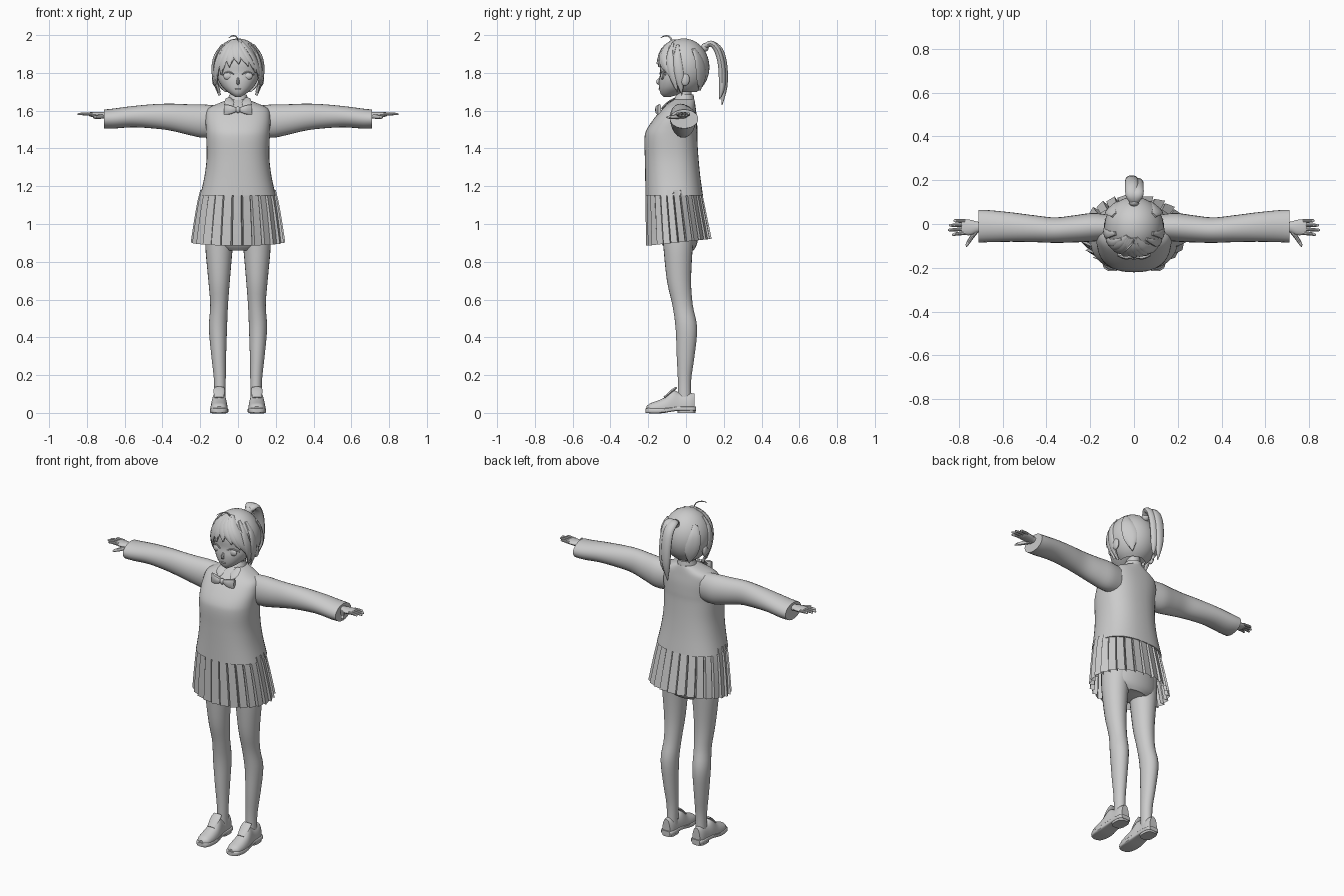
import bpy, bmesh
from math import sin, cos, pi, radians
from mathutils import Vector

cube = bpy.data.objects.get("Cube")
if cube:
    bpy.data.objects.remove(cube, do_unlink=True)

clay = bpy.data.materials.new("clay_grey")
clay.use_nodes = True
grey = (0.6, 0.6, 0.6, 1)
clay.diffuse_color = grey
clay.node_tree.nodes["Principled BSDF"].inputs["Base Color"].default_value = grey

X, Y, Z = Vector((1, 0, 0)), Vector((0, 1, 0)), Vector((0, 0, 1))
SIDES = (("left", 1), ("right", -1))
parts = []


def finish(name, bm):
    bmesh.ops.recalc_face_normals(bm, faces=bm.faces)
    mesh = bpy.data.meshes.new(name)
    bm.to_mesh(mesh)
    bm.free()
    mesh.materials.append(clay)
    ob = bpy.data.objects.new(name, mesh)
    bpy.context.collection.objects.link(ob)
    parts.append(ob)
    return ob


def spline(rows, k):
    """Smooth curve through rows of numbers."""
    out = []
    for i in range(len(rows) - 1):
        a, b, c, d = rows[max(i - 1, 0)], rows[i], rows[i + 1], rows[min(i + 2, len(rows) - 1)]
        for s in range(k):
            t = s / k
            out.append([q + t / 2 * (r - p + t * (2 * p - 5 * q + 4 * r - e + t * (3 * (q - r) + e - p)))
                        for p, q, r, e in zip(a, b, c, d)])
    return out + [list(rows[-1])]


def loft(name, rows, axes=None, hint=X, n=24, power=2, caps=True, k=4, floor=None):
    """Skin over rings (x, y, z, radius_u, radius_v), on fixed axes or along the path."""
    rows = spline(rows, k)
    bm = bmesh.new()
    rings = []
    for i, (x, y, z, ru, rv) in enumerate(rows):
        if axes:
            u, v = axes
        else:
            t = (Vector(rows[min(i + 1, len(rows) - 1)][:3]) - Vector(rows[max(i - 1, 0)][:3])).normalized()
            u = (hint - t * hint.dot(t)).normalized()
            v = t.cross(u)
        ring = []
        for j in range(n):
            c, s = cos(2 * pi * j / n), sin(2 * pi * j / n)
            c = abs(c) ** (2 / power) * (1 if c > 0 else -1)
            s = abs(s) ** (2 / power) * (1 if s > 0 else -1)
            p = Vector((x, y, z)) + u * c * max(ru, .001) + v * s * max(rv, .001)
            if floor is not None:
                p.z = max(p.z, floor)
            ring.append(bm.verts.new(p))
        rings.append(ring)
    for a, b in zip(rings, rings[1:]):
        for j in range(n):
            bm.faces.new((a[j - 1], a[j], b[j], b[j - 1]))
    if caps:
        bm.faces.new(rings[0])
        bm.faces.new(rings[-1])
    return finish(name, bm)


def body(name, rows, **kw):
    """Upright loft from (z, half width, front y, back y)."""
    rows = [(0, (f + b) / 2, z, w, (b - f) / 2) for z, w, f, b in rows]
    return loft(name, rows, (X, Y), **kw)


def ball(name, centre, size, seg=24):
    bm = bmesh.new()
    bmesh.ops.create_uvsphere(bm, u_segments=seg, v_segments=seg // 2, radius=1)
    for v in bm.verts:
        v.co = Vector(centre) + Vector(a * b for a, b in zip(v.co, size))
    return finish(name, bm)


# Sweater, hips, neck and collar
body("sweater", [(1.15, .2, -.215, .09), (1.25, .178, -.216, .076), (1.35, .166, -.218, .066),
                 (1.45, .168, -.22, .06), (1.5, .17, -.208, .06), (1.56, .172, -.168, .058),
                 (1.61, .16, -.125, .052), (1.64, .1, -.09, .048), (1.66, .05, -.06, .044)],
     n=40, power=2.4)
body("hips", [(.86, .1, -.1, .04), (.9, .165, -.13, .06), (1, .17, -.15, .07), (1.14, .16, -.17, .06)])
body("neck", [(1.6, .045, -.06, .04), (1.66, .038, -.05, .03), (1.74, .038, -.045, .03)])
body("collar", [(1.62, .066, -.1, .05), (1.65, .056, -.07, .045), (1.685, .046, -.05, .04)], caps=False)

# Bow tie
ball("bow_knot", (0, -.15, 1.605), (.014, .014, .018), 12)
for side, s in SIDES:
    loft(side + "_bow_loop", [(s * .005, -.148, 1.605, .008, .01), (s * .04, -.148, 1.605, .014, .024),
                              (s * .075, -.14, 1.605, .008, .03)], (Y, Z), n=12, power=3)
    loft(side + "_collar_flap", [(s * .05, -.06, 1.665, .015, .005), (s * .045, -.1, 1.64, .026, .005),
                                 (s * .04, -.13, 1.61, .004, .004)], n=10)

# Pleated skirt: a sawtooth ring that flares downwards
bm = bmesh.new()
pleats, levels = 26, 5
rows = []
for level in range(levels + 1):
    t = level / levels
    ring = []
    for i in range(pleats):
        for step, fold in ((0, 1), (.82, .97 - .02 * t), (.95, .9 - .03 * t)):
            a = 2 * pi * (i + step) / pleats
            bottom = .903 + .018 * sin(a)
            ring.append(bm.verts.new(((.2 + .05 * t ** .8) * fold * cos(a),
                                      -.066 + .028 * t + (.15 + .025 * t) * fold * sin(a),
                                      1.18 + (bottom - 1.18) * t)))
    rows.append(ring)
for a, b in zip(rows, rows[1:]):
    for j in range(len(a)):
        bm.faces.new((a[j - 1], a[j], b[j], b[j - 1]))
finish("pleated_skirt", bm)

for side, s in SIDES:
    # Leg
    loft(side + "_leg", [(s * .09, -.04, 1, .08, .09), (s * .1, -.042, .88, .073, .078),
                         (s * .1, -.037, .7, .057, .064), (s * .1, -.018, .57, .047, .054),
                         (s * .106, .002, .45, .048, .057), (s * .102, -.002, .3, .039, .047),
                         (s * .096, -.008, .17, .031, .035), (s * .096, -.008, .05, .03, .035)], (X, Y))
    # Loafer: upper, sole and heel
    fx = s * .1
    loft(side + "_shoe_upper", [(fx, -.208, .02, .015, .015), (fx, -.19, .02, .037, .03),
                                (fx, -.15, .02, .045, .045), (fx, -.11, .02, .045, .064),
                                (fx, -.07, .02, .041, .1), (fx, -.03, .02, .037, .085),
                                (fx, .02, .02, .035, .085), (fx, .046, .02, .026, .082)],
         (X, Z), power=2.3, floor=.015)
    loft(side + "_shoe_tongue", [(fx, -.115, .08, .024, .006), (fx, -.075, .115, .03, .008),
                                 (fx, -.05, .135, .026, .005)], n=12)
    loft(side + "_sole", [(fx, -.214, .012, .018, .012), (fx, -.195, .012, .04, .014),
                          (fx, -.13, .012, .049, .014), (fx, -.05, .022, .041, .012),
                          (fx, .03, .022, .04, .012), (fx, .052, .022, .028, .012)], (X, Z), power=5)
    loft(side + "_heel", [(fx, .003, 0, .037, .047), (fx, .003, .03, .039, .049)], (X, Y), power=3, k=1)

    # Sleeve with a turned-in open cuff
    loft(side + "_sleeve", [(s * .12, -.015, 1.545, .058, .083), (s * .19, -.015, 1.545, .065, .088),
                            (s * .27, -.022, 1.554, .062, .08), (s * .36, -.028, 1.566, .058, .071),
                            (s * .45, -.022, 1.57, .061, .064), (s * .56, -.014, 1.568, .067, .056),
                            (s * .66, -.01, 1.558, .073, .053), (s * .71, -.01, 1.556, .075, .05)],
         (Y, Z), caps=False)
    loft(side + "_cuff_lining", [(s * .71, -.01, 1.556, .075, .05), (s * .708, -.01, 1.556, .068, .044),
                                 (s * .66, -.01, 1.556, .06, .04)], (Y, Z), k=1)
    # Hand
    loft(side + "_palm", [(s * .65, -.012, 1.574, .025, .022), (s * .71, -.014, 1.576, .024, .017),
                          (s * .745, -.016, 1.578, .035, .015), (s * .78, -.014, 1.58, .035, .012),
                          (s * .788, -.014, 1.58, .03, .009)], (Y, Z), n=16)
    for i, finger in enumerate(("index", "middle", "ring", "little")):
        y, tip = -.041 + .018 * i, (.832, .85, .845, .825)[i]
        loft(side + "_" + finger + "_finger",
             [(s * .77, y, 1.581, .009, .009), (s * .81, y * 1.1, 1.583, .008, .008),
              (s * (tip - .006), y * 1.2, 1.582, .006, .006), (s * tip, y * 1.2, 1.582, .002, .002)],
             (Y, Z), n=10, k=3)
    loft(side + "_thumb", [(s * .715, -.025, 1.572, .014, .012), (s * .742, -.062, 1.567, .011, .01),
                           (s * .76, -.09, 1.565, .008, .008), (s * .766, -.104, 1.565, .002, .002)],
         hint=Z, n=10)

# Face: head, nose, mouth, eyes, brows and ears
body("head", [(1.672, .012, -.118, -.085), (1.69, .043, -.134, -.03), (1.72, .078, -.142, .03),
              (1.76, .104, -.143, .08), (1.8, .114, -.137, .1), (1.86, .117, -.137, .1),
              (1.92, .09, -.11, .08), (1.95, .04, -.06, .04)], n=32, power=2.2)
loft("nose", [(0, -.136, 1.775, .004, .004), (0, -.15, 1.752, .008, .009), (0, -.137, 1.738, .006, .004)], n=10)
ball("lips", (0, -.14, 1.715), (.016, .005, .004), 12)
for side, s in SIDES:
    ball(side + "_eye", (s * .052, -.124, 1.783), (.026, .011, .02), 16)
    loft(side + "_upper_lid", [(s * .022, -.137, 1.793, .004, .002), (s * .05, -.131, 1.806, .004, .004),
                               (s * .085, -.108, 1.79, .004, .003)], hint=Y, n=8)
    ball(side + "_ear", (s * .125, -.005, 1.765), (.012, .024, .034), 16)

# Hair cap with the face opening cut away
cap = (.135, .137, .152)
mid = Vector((0, -.013, 1.83))
bm = bmesh.new()
bmesh.ops.create_uvsphere(bm, u_segments=40, v_segments=24, radius=1)
bmesh.ops.delete(bm, geom=[v for v in bm.verts if v.co.y < -.25 and v.co.z < .35 or v.co.z < -.9], context="VERTS")
for v in bm.verts:
    v.co = mid + Vector(a * b for a, b in zip(v.co, cap))
finish("hair_cap", bm)


def lock(name, a0, e0, a1, e1, width):
    """Tapered strand lying on the hair, from one angle pair to another."""
    pts = []
    for i, w in enumerate((.35, .8, 1, .85, .05)):
        t = i / 4
        a, e = radians(a0 + (a1 - a0) * t ** .8), radians(e0 + (e1 - e0) * t)
        r = cos(e) if e > 0 else 1 - .3 * e * e
        p = mid + Vector((sin(a) * r * cap[0], -cos(a) * r * cap[1], (sin(e) if e > 0 else e) * cap[2]))
        pts.append((*p, width * w, .008))
    loft(name, pts, hint=Vector((cos(a), sin(a), 0)), n=10)


# Swept fringe and side locks
for i, (end, drop, width) in enumerate(((-62, -26, .027), (-42, -14, .028), (-20, 0, .028), (2, 6, .03),
                                        (24, 2, .03), (44, -10, .028), (62, -24, .027))):
    lock("fringe_%d" % i, -12 + end * .35, 68, end, drop, width)
for side, s in SIDES:
    lock(side + "_front_lock", s * 45, 55, s * 72, -50, .022)
    lock(side + "_side_lock", s * 70, 50, s * 85, -56, .024)
    lock(side + "_nape_lock", s * 120, 40, s * 140, -46, .04)
loft("stray_hair", [(0, -.075, 1.972, .005, .003), (-.01, -.09, 1.993, .005, .003),
                    (-.03, -.112, 1.996, .004, .003), (-.05, -.135, 1.985, .001, .001)], hint=Y, n=8)

# Ponytail
ball("hair_tie", (0, .1, 1.935), (.024, .02, .024), 16)
for i, (dx, dy, low) in enumerate(((-.01, 0, 0), (.014, -.012, .03))):
    loft("ponytail_%d" % i, [(0, .095, 1.935, .016, .014), (dx, .132, 1.955, .028, .016),
                             (dx, .178 + dy, 1.92, .03, .018), (dx, .2 + dy, 1.84, .03, .019),
                             (dx, .203 + dy, 1.73, .024, .017), (dx, .19 + dy, 1.63 + low, .003, .003)], n=14)

# Smooth shading with sharp creases
bpy.ops.object.select_all(action="DESELECT")
for ob in parts:
    ob.select_set(True)
bpy.context.view_layer.objects.active = parts[0]
bpy.ops.object.shade_smooth_by_angle(angle=radians(35))
